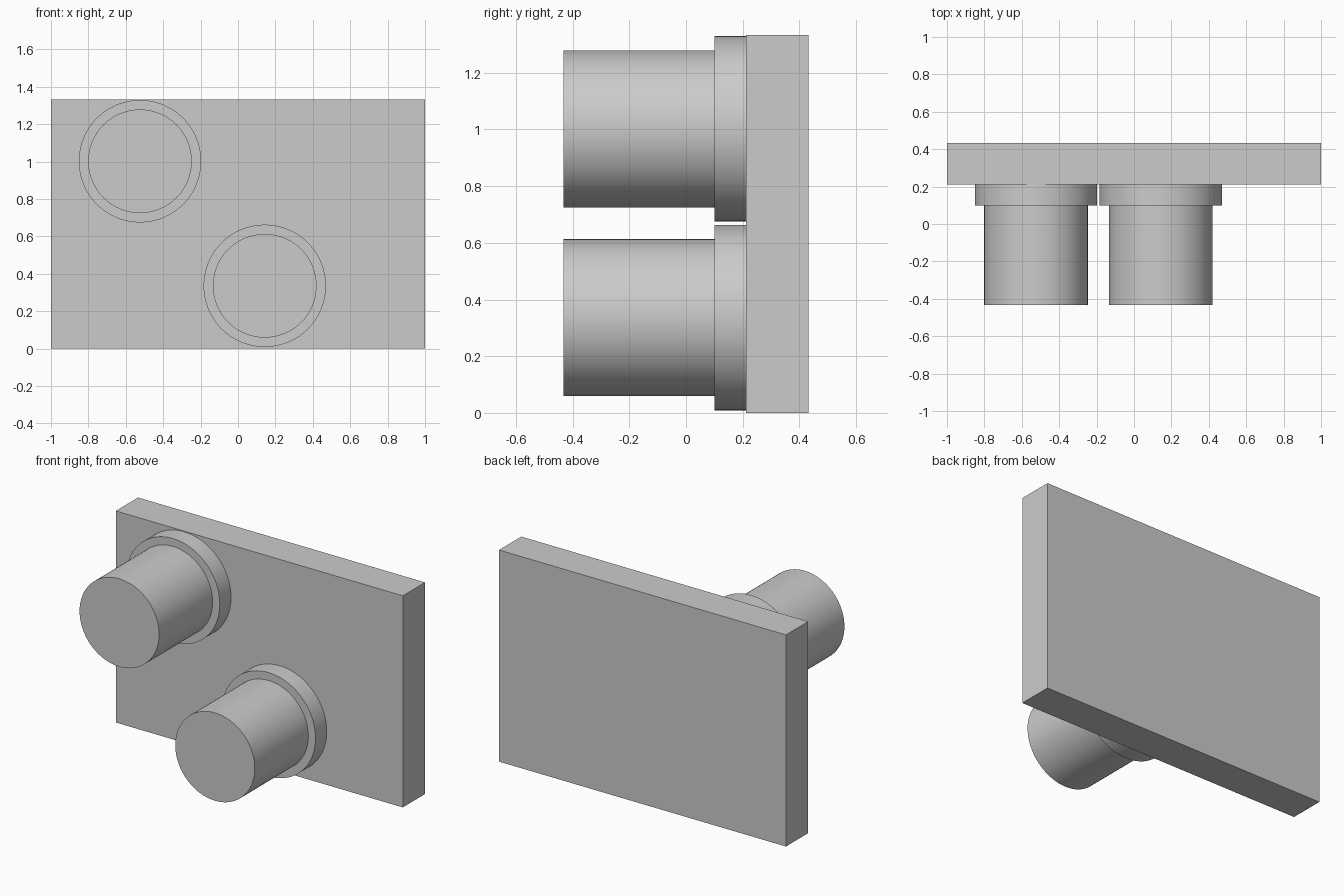
import bpy
import math
from mathutils import Matrix

cube = bpy.data.objects.get("Cube")
if cube:
    bpy.data.objects.remove(cube, do_unlink=True)

# Single grey material
grey = bpy.data.materials.new("plain_grey")
grey.use_nodes = True
colour = (0.6, 0.6, 0.6, 1)
grey.diffuse_color = colour
grey.node_tree.nodes["Principled BSDF"].inputs["Base Color"].default_value = colour

WIDTH, HEIGHT = 2.0, 1.333
FRONT, STEP, FACE, BACK = -0.433, 0.1, 0.212, 0.433
FLANGE_R, BODY_R = 0.327, 0.277


def turned_post(name, x, z):
    """Stepped round post along y: a wide flange on the plate and a narrower body."""
    rings = [(BODY_R, FRONT), (BODY_R, STEP), (FLANGE_R, STEP), (FLANGE_R, FACE)]
    sides = 96
    verts = [(r * math.cos(a), y, r * math.sin(a))
             for r, y in rings
             for a in (math.tau * i / sides for i in range(sides))]
    last = len(rings) - 1
    faces = [(k * sides + i, k * sides + (i + 1) % sides,
              (k + 1) * sides + (i + 1) % sides, (k + 1) * sides + i)
             for k in range(last) for i in range(sides)]
    # End caps
    faces.append(tuple(reversed(range(sides))))
    faces.append(tuple(range(last * sides, (last + 1) * sides)))
    mesh = bpy.data.meshes.new(name)
    mesh.from_pydata(verts, [], [f[::-1] for f in faces])
    mesh.materials.append(grey)
    post = bpy.data.objects.new(name, mesh)
    post.location = (x, 0, z)
    bpy.context.collection.objects.link(post)
    bpy.ops.object.select_all(action="DESELECT")
    post.select_set(True)
    bpy.context.view_layer.objects.active = post
    bpy.ops.object.shade_smooth_by_angle(angle=math.radians(30))


# Back plate
bpy.ops.mesh.primitive_cube_add(size=1, location=(0, (FACE + BACK) / 2, HEIGHT / 2))
plate = bpy.context.object
plate.name = "back_plate"
plate.data.transform(Matrix.Diagonal((WIDTH, BACK - FACE, HEIGHT, 1)))
plate.data.materials.append(grey)

# Two flanged posts on the front of the plate
turned_post("upper_right_post", -0.524, 1.002)
turned_post("lower_left_post", 0.143, 0.336)
